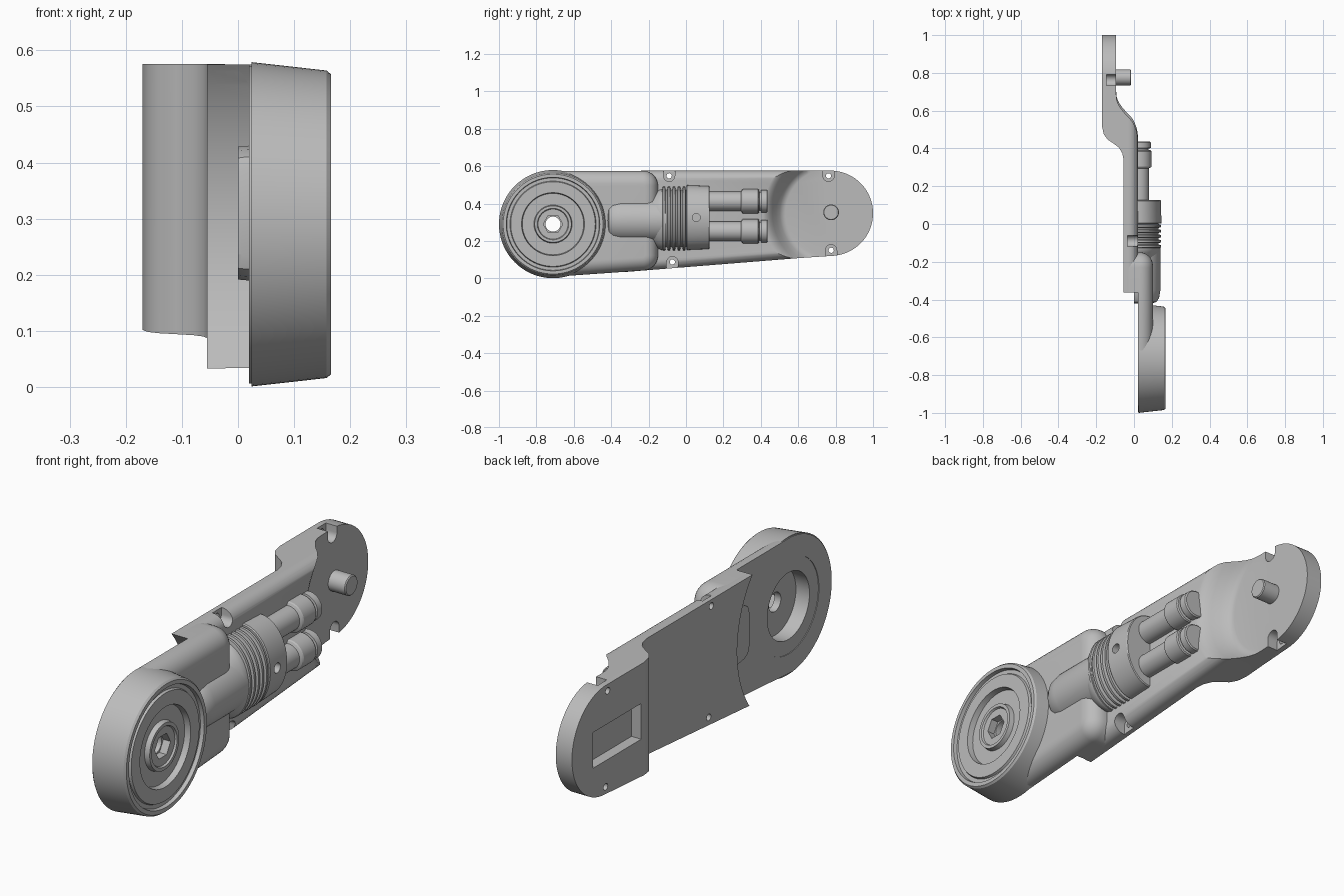
import bpy, bmesh
from math import sin, cos, radians, pi

if "Cube" in bpy.data.objects:
    bpy.data.objects.remove(bpy.data.objects["Cube"])

grey = bpy.data.materials.new("plain_grey")
grey.use_nodes = True
grey.diffuse_color = (0.5, 0.5, 0.5, 1)
grey.node_tree.nodes["Principled BSDF"].inputs["Base Color"].default_value = (0.5, 0.5, 0.5, 1)

parts, cutters = [], []


def finish(name, bm, cutter=False):
    bmesh.ops.recalc_face_normals(bm, faces=bm.faces)
    mesh = bpy.data.meshes.new(name)
    bm.to_mesh(mesh)
    bm.free()
    mesh.materials.append(grey)
    obj = bpy.data.objects.new(name, mesh)
    bpy.context.collection.objects.link(obj)
    obj.hide_render = cutter
    (cutters if cutter else parts).append(obj)
    return obj


def arc(cy, cz, r, a0, a1, n):
    angles = [radians(a0 + (a1 - a0) * i / n) for i in range(n + 1)]
    return [(cy + r * cos(a), cz + r * sin(a)) for a in angles]


def prism(name, pts, lo, hi, axis="x", bevel=0, cutter=False):
    """Extrude an outline along x or z, optionally rounding the rim at hi."""
    bm = bmesh.new()
    place = (lambda p, h: (h, *p)) if axis == "x" else (lambda p, h: (*p, h))
    low = [bm.verts.new(place(p, lo)) for p in pts]
    top = [bm.verts.new(place(p, hi)) for p in pts]
    bm.faces.new(low)
    cap = bm.faces.new(top)
    for i in range(len(pts)):
        j = (i + 1) % len(pts)
        bm.faces.new((low[i], low[j], top[j], top[i]))
    bmesh.ops.recalc_face_normals(bm, faces=bm.faces)
    if bevel:
        bmesh.ops.bevel(bm, geom=list(cap.edges), offset=bevel, segments=8,
                        profile=0.5, affect="EDGES")
    return finish(name, bm, cutter)


def lathe(name, profile, centre, axis="x", squash=1, n=72, clip=None, closed=False, cutter=False):
    """Turn (radius, height) points about the x or y axis through centre."""
    bm = bmesh.new()
    cx, cy, cz = centre
    rings = []
    for r, h in profile:
        ring = []
        for i in range(n):
            c, s = r * cos(2 * pi * i / n), r * sin(2 * pi * i / n)
            co = (h, cy + c, cz + s) if axis == "x" else (cx + c * squash, h, cz + s)
            ring.append(bm.verts.new(co))
        rings.append(ring)
    pairs = list(zip(rings, rings[1:]))
    if closed:
        pairs.append((rings[-1], rings[0]))
    else:
        bm.faces.new(rings[0])
        bm.faces.new(rings[-1])
    for a, b in pairs:
        for i in range(n):
            j = (i + 1) % n
            bm.faces.new((a[i], a[j], b[j], b[i]))
    if clip is not None:
        bmesh.ops.bisect_plane(bm, geom=bm.verts[:] + bm.edges[:] + bm.faces[:],
                               plane_co=(clip, 0, 0), plane_no=(1, 0, 0), clear_inner=True)
        bmesh.ops.holes_fill(bm, edges=[e for e in bm.edges if e.is_boundary], sides=0)
    return finish(name, bm, cutter)


def rod(name, y, z, r, lo, hi, n=32):
    return lathe(name, [(r, lo), (r, hi)], (0, y, z), n=n, cutter=True)


def box(name, x0, x1, y0, y1, z0, z1):
    return prism(name, [(y0, z0), (y1, z0), (y1, z1), (y0, z1)], x0, x1, cutter=True)


def carve(obj, tools, op="DIFFERENCE"):
    for tool in tools:
        mod = obj.modifiers.new("carve", "BOOLEAN")
        mod.object, mod.operation, mod.solver = tool, op, "EXACT"
    graph = bpy.context.evaluated_depsgraph_get()
    mesh = bpy.data.meshes.new_from_object(obj.evaluated_get(graph))
    obj.modifiers.clear()
    obj.data = mesh


HY, HZ = -0.711, 0.29        # hub centre
EY, EZ = 0.772, 0.348        # far end centre
hub_clearance = rod("hub_clearance", HY, HZ, 0.45, -0.4, 0.02, 96)

# Main arm plate: side outline crossed with a stepped plan
side = [(-0.5, 0.575), (-0.5, 0.02), (0.6, 0.108)] + arc(EY, EZ, 0.228, -85, 90, 40)
arm = prism("arm_plate", side, -0.3, 0.02, bevel=0.05)
plan = [(-0.055, -0.6), (-0.055, 0.34), (-0.062, 0.375), (-0.08, 0.405), (-0.11, 0.427),
        (-0.14, 0.447), (-0.16, 0.475), (-0.17, 0.52), (-0.17, 1.1), (0.1, 1.1), (0.1, -0.6)]
plan_block = prism("plan_block", plan, -0.1, 0.8, axis="z", cutter=True)
carve(arm, [plan_block], "INTERSECT")

# Round scoop around the far end, and the rectangular pocket behind it
scoop = lathe("scoop", [(0.24, -0.095), (0.255, -0.092), (0.27, -0.08), (0.29, -0.055),
                        (0.31, -0.025), (0.325, -0.002), (0.345, 0.014), (0.37, 0.024), (0.37, 0.2)],
              (0, EY, EZ), n=96, cutter=True)
pocket = box("pocket", -0.3, -0.125, 0.54, 0.86, 0.26, 0.41)
tools = [hub_clearance, scoop, pocket]

# Screw seats open to the nearest edge
for y, z, floor, up in ((-0.09, 0.548, -0.035, 1), (-0.073, 0.087, -0.035, 0),
                        (0.762, 0.548, -0.145, 1), (0.776, 0.15, -0.145, 0)):
    tools.append(rod("screw_seat", y, z, 0.03, floor, 0.2))
    tools.append(box("screw_slot", floor, 0.2, y - 0.03, y + 0.03, z if up else -0.1, 0.7 if up else z))
    tools.append(rod("screw_hole", y, z, 0.014, -0.3, 0.1, 20))
carve(arm, tools)

# Rounded fairing joining the arm to the hub
outline = (arc(HY, HZ, 0.285, 90, 265, 40) + arc(-0.23, 0.122, 0.08, -86, 0, 8)
           + arc(-0.23, 0.495, 0.08, 0, 90, 8))
fairing = prism("hub_fairing", outline, -0.055, 0.1, bevel=0.07)
carve(fairing, [hub_clearance, rod("fairing_bore", HY, HZ, 0.2, -0.3, 0.3, 64)])

# Hub disc with concentric rings, rear recess and hexagonal socket
hub = lathe("hub_disc", [(0.14, 0.022), (0.289, 0.024), (0.274, 0.158), (0.267, 0.166), (0.25, 0.166),
                         (0.247, 0.15), (0.23, 0.15), (0.226, 0.16), (0.168, 0.16), (0.164, 0.135),
                         (0.102, 0.135), (0.098, 0.156), (0.084, 0.156), (0.08, 0.148), (0.04, 0.148),
                         (0.04, 0.085), (0.14, 0.085)], (0, HY, HZ), n=96, closed=True)
carve(hub, [rod("hex_socket", HY, HZ, 0.052, 0.115, 0.3, 6)])

# Pin on the far end
lathe("end_pin", [(0.042, -0.11), (0.042, -0.019), (0.038, -0.015)], (0, 0.776, 0.353), n=40)

# Piston housing, flare, bellows and collar
lathe("piston_housing", [(0.075, -0.42), (0.1, -0.412), (0.113, -0.39), (0.12, -0.35), (0.12, -0.12)],
      (0.02, 0, 0.31), axis="y", clip=0)
lathe("piston_flare", [(0.115, -0.23), (0.121, -0.205), (0.135, -0.175), (0.155, -0.15),
                       (0.162, -0.13), (0.162, -0.11)], (0.02, 0, 0.314), axis="y", squash=0.73, clip=0)
folds = []
for i in range(5):
    y = -0.128 + i * 0.027
    folds += [(0.152, y), (0.17, y + 0.004), (0.17, y + 0.015), (0.152, y + 0.019)]
lathe("bellows", folds + [(0.152, 0.01)], (0.02, 0, 0.32), axis="y", squash=0.73, clip=0)
collar = lathe("piston_collar", [(0.168, 0.002), (0.173, 0.006), (0.168, 0.122), (0.164, 0.126)],
               (0.02, 0, 0.325), axis="y", squash=0.73, clip=0)
carve(collar, [rod("collar_hole", 0.055, 0.325, 0.021, 0.11, 0.3, 24)])

# Twin piston rods with stepped end fittings
for label, z in (("upper", 0.412), ("lower", 0.252)):
    lathe(label + "_piston_rod",
          [(0.052, 0.1), (0.052, 0.295), (0.062, 0.3), (0.065, 0.305), (0.065, 0.385), (0.061, 0.39),
           (0.05, 0.392), (0.05, 0.4), (0.061, 0.402), (0.061, 0.432), (0.056, 0.437)],
          (0.028, 0, z), axis="y", n=40)

# Remove helper solids and shade
for tool in cutters:
    bpy.data.objects.remove(tool)
bpy.context.view_layer.update()
bpy.ops.object.select_all(action="DESELECT")
for obj in parts:
    obj.select_set(True)
bpy.context.view_layer.objects.active = parts[0]
bpy.ops.object.shade_smooth_by_angle(angle=radians(30))
